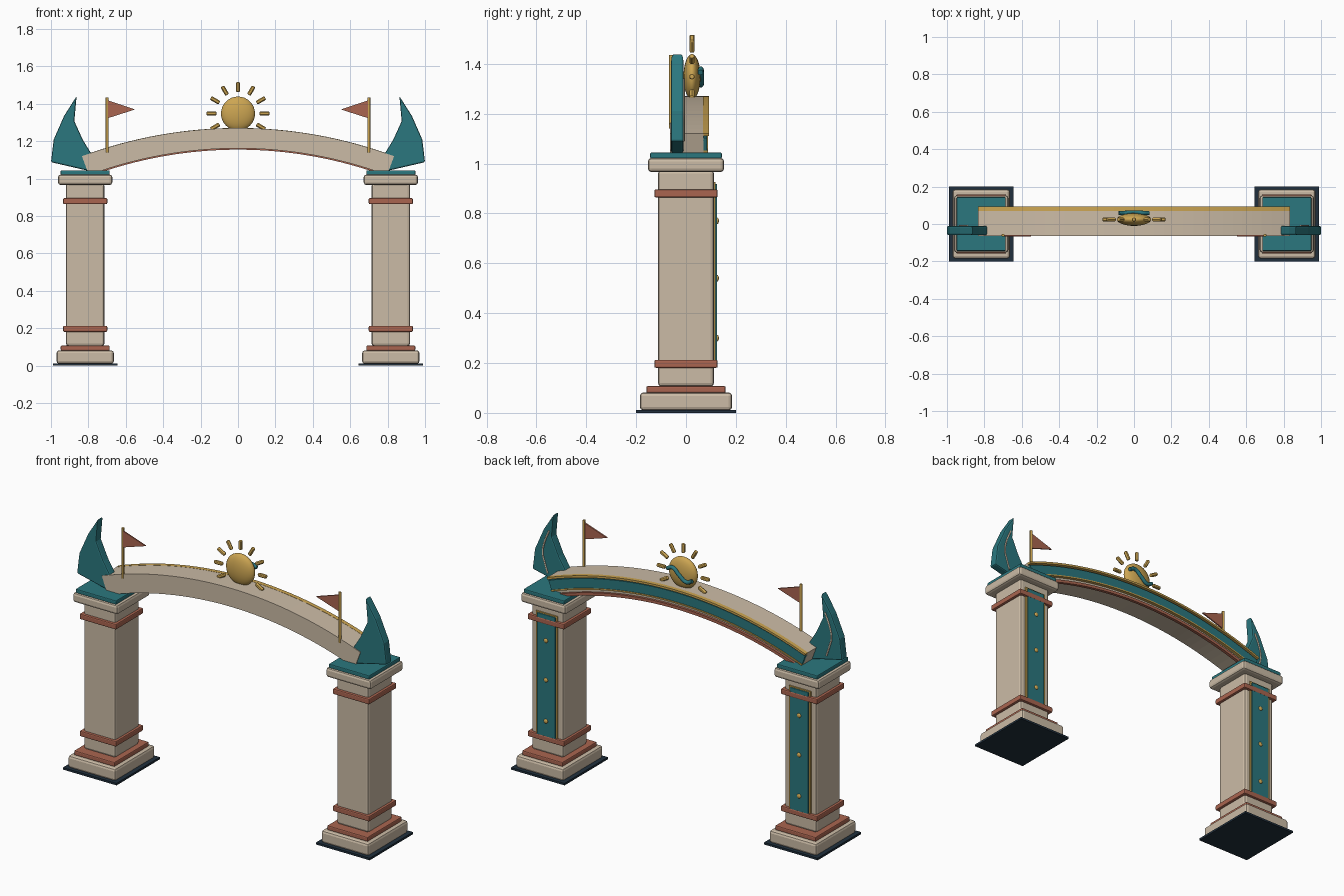
import bpy, bmesh, math
from mathutils import Vector

if "Cube" in bpy.data.objects:
    bpy.data.objects.remove(bpy.data.objects["Cube"])


def material(name, rgb):
    m = bpy.data.materials.new(name)
    m.diffuse_color = (*rgb, 1)
    m.use_nodes = True
    m.node_tree.nodes["Principled BSDF"].inputs["Base Color"].default_value = m.diffuse_color
    return m


STONE = material("warm stone", (0.60, 0.50, 0.38))
TEAL = material("teal", (0.024, 0.185, 0.21))
CLAY = material("terracotta", (0.40, 0.13, 0.08))
GOLD = material("gold", (0.61, 0.38, 0.085))
NAVY = material("dark navy", (0.014, 0.028, 0.045))


def finish(name, bm, mat, bevel=0, smooth=False):
    bmesh.ops.recalc_face_normals(bm, faces=bm.faces)
    me = bpy.data.meshes.new(name)
    bm.to_mesh(me)
    bm.free()
    me.materials.append(mat)
    ob = bpy.data.objects.new(name, me)
    bpy.context.collection.objects.link(ob)
    if bevel:
        mod = ob.modifiers.new("bevel", 'BEVEL')
        mod.width, mod.segments, mod.limit_method = bevel, 2, 'ANGLE'
    if smooth:
        for p in me.polygons:
            p.use_smooth = True
    return ob


def box(name, x, y, z, mat, bevel=0):
    """Box from (min, max) ranges."""
    bm = bmesh.new()
    bmesh.ops.create_cube(bm, size=1)
    for v in bm.verts:
        v.co = [r[0] if c < 0 else r[1] for c, r in zip(v.co, (x, y, z))]
    return finish(name, bm, mat, bevel)


def prism(name, profile, y0, y1, mat, bevel=0):
    """Extrude an x-z outline along y."""
    bm = bmesh.new()
    face = bm.faces.new([bm.verts.new((x, y0, z)) for x, z in profile])
    ext = bmesh.ops.extrude_face_region(bm, geom=[face])["geom"]
    bmesh.ops.translate(bm, vec=(0, y1 - y0, 0),
                        verts=[g for g in ext if isinstance(g, bmesh.types.BMVert)])
    return finish(name, bm, mat, bevel)


def ball(name, centre, radii, mat, seg=32):
    bm = bmesh.new()
    bmesh.ops.create_uvsphere(bm, u_segments=seg, v_segments=seg // 2, radius=1)
    for v in bm.verts:
        v.co = [c + r * k for c, r, k in zip(centre, radii, v.co)]
    return finish(name, bm, mat, smooth=True)


def rod(name, a, b, r, mat, seg=12):
    a, b = Vector(a), Vector(b)
    bm = bmesh.new()
    bmesh.ops.create_cone(bm, cap_ends=True, segments=seg, radius1=r, radius2=r,
                          depth=(b - a).length)
    q = (b - a).to_track_quat('Z', 'Y')
    for v in bm.verts:
        v.co = q @ v.co + (a + b) / 2
    return finish(name, bm, mat, r * 0.5)


def tube(name, pts, r, mat):
    cu = bpy.data.curves.new(name, 'CURVE')
    cu.dimensions = '3D'
    cu.bevel_depth, cu.bevel_resolution, cu.use_fill_caps = r, 3, True
    sp = cu.splines.new('BEZIER')
    sp.bezier_points.add(len(pts) - 1)
    for bp, p in zip(sp.bezier_points, pts):
        bp.co = p
        bp.handle_left_type = bp.handle_right_type = 'AUTO'
    cu.materials.append(mat)
    ob = bpy.data.objects.new(name, cu)
    bpy.context.collection.objects.link(ob)


# Arched beam and the bands along its back, all on one circle
R, TOP, SPAN = 2.394, 1.27, math.radians(20.4)


def arc_band(name, outer, inner, y0, y1, mat, n=32):
    angles = [SPAN * (2 * i / n - 1) for i in range(n + 1)]

    def pts(off):
        return [((R + off) * math.sin(a), TOP - R + (R + off) * math.cos(a)) for a in angles]
    prism(name, pts(outer) + pts(inner)[::-1], y0, y1, mat)


arc_band("arch_beam", 0, -0.108, -0.064, 0.07, STONE)
arc_band("arch_top_trim", 0.001, -0.011, 0.069, 0.093, GOLD)
arc_band("arch_teal_band", -0.018, -0.072, 0.069, 0.085, TEAL)
arc_band("arch_lower_trim", -0.072, -0.080, 0.069, 0.089, GOLD)
arc_band("arch_bottom_strip", -0.098, -0.115, 0.066, 0.084, CLAY)

# Sun with rays and a wave on its back
SY, SZ = 0.024, 1.348
ball("sun_disc", (0, SY, SZ), (0.091, 0.034, 0.091), GOLD)
for i in range(9):
    a = math.radians(-30 + 30 * i)
    c, s = math.cos(a), math.sin(a)
    rod("sun_ray", (0.115 * c, SY, SZ + 0.115 * s), (0.168 * c, SY, SZ + 0.168 * s), 0.011, GOLD)
tube("sun_wave", [(0.08, 0.058, 1.365), (0.045, 0.06, 1.378), (0, 0.062, 1.345),
                  (-0.045, 0.06, 1.316), (-0.08, 0.058, 1.33)], 0.011, TEAL)

# Column layers: name, half x, half y, z range, material, bevel
LAYERS = [
    ("ground_pad", 0.173, 0.2, (0, 0.012), NAVY, 0),
    ("plinth", 0.153, 0.185, (0.01, 0.082), STONE, 0.014),
    ("plinth_band", 0.131, 0.159, (0.08, 0.107), CLAY, 0.006),
    ("shaft", 0.103, 0.112, (0.105, 0.975), STONE, 0.014),
    ("lower_band", 0.118, 0.127, (0.181, 0.213), CLAY, 0.006),
    ("upper_band", 0.118, 0.127, (0.864, 0.896), CLAY, 0.006),
    ("capital", 0.145, 0.153, (0.966, 1.022), STONE, 0.014),
    ("teal_cap", 0.131, 0.144, (1.02, 1.044), TEAL, 0.005),
]
WING = [(0.863, 1.441), (0.93, 1.335), (0.985, 1.21), (1.0, 1.088), (0.80, 1.042),
        (0.782, 1.13), (0.829, 1.206), (0.875, 1.307)]
SCROLL = [(0.89, 1.34), (0.922, 1.26), (0.932, 1.2), (0.918, 1.145), (0.90, 1.09)]

for s, side in ((-1, "left_"), (1, "right_")):
    cx = 0.817 * s
    for name, hx, hy, z, mat, bev in LAYERS:
        box(side + name, (cx - hx, cx + hx), (-hy, hy), z, mat, bev)

    # Back panel with gold border and studs
    box(side + "panel_border", (cx - 0.07, cx + 0.07), (0.105, 0.118), (0.195, 0.925), GOLD)
    box(side + "panel", (cx - 0.059, cx + 0.059), (0.105, 0.125), (0.2, 0.918), TEAL, 0.003)
    for z in (0.30, 0.54, 0.77):
        ball(side + "panel_stud", (cx, 0.125, z), (0.013, 0.007, 0.013), GOLD, 16)

    # Wing-shaped finial with a raised scroll line on the back
    prism(side + "finial", [(s * x, z) for x, z in WING], -0.06, -0.01, TEAL, 0.008)
    tube(side + "finial_scroll", [(s * x, -0.01, z) for x, z in SCROLL], 0.005, STONE)

    # Flag and pole, pointing toward the sun
    rod(side + "flag_pole", (0.70 * s, -0.06, 1.14), (0.70 * s, -0.06, 1.435), 0.008, GOLD)
    prism(side + "flag", [(0.70 * s, 1.42), (0.55 * s, 1.37), (0.70 * s, 1.322)],
          -0.066, -0.058, CLAY)
